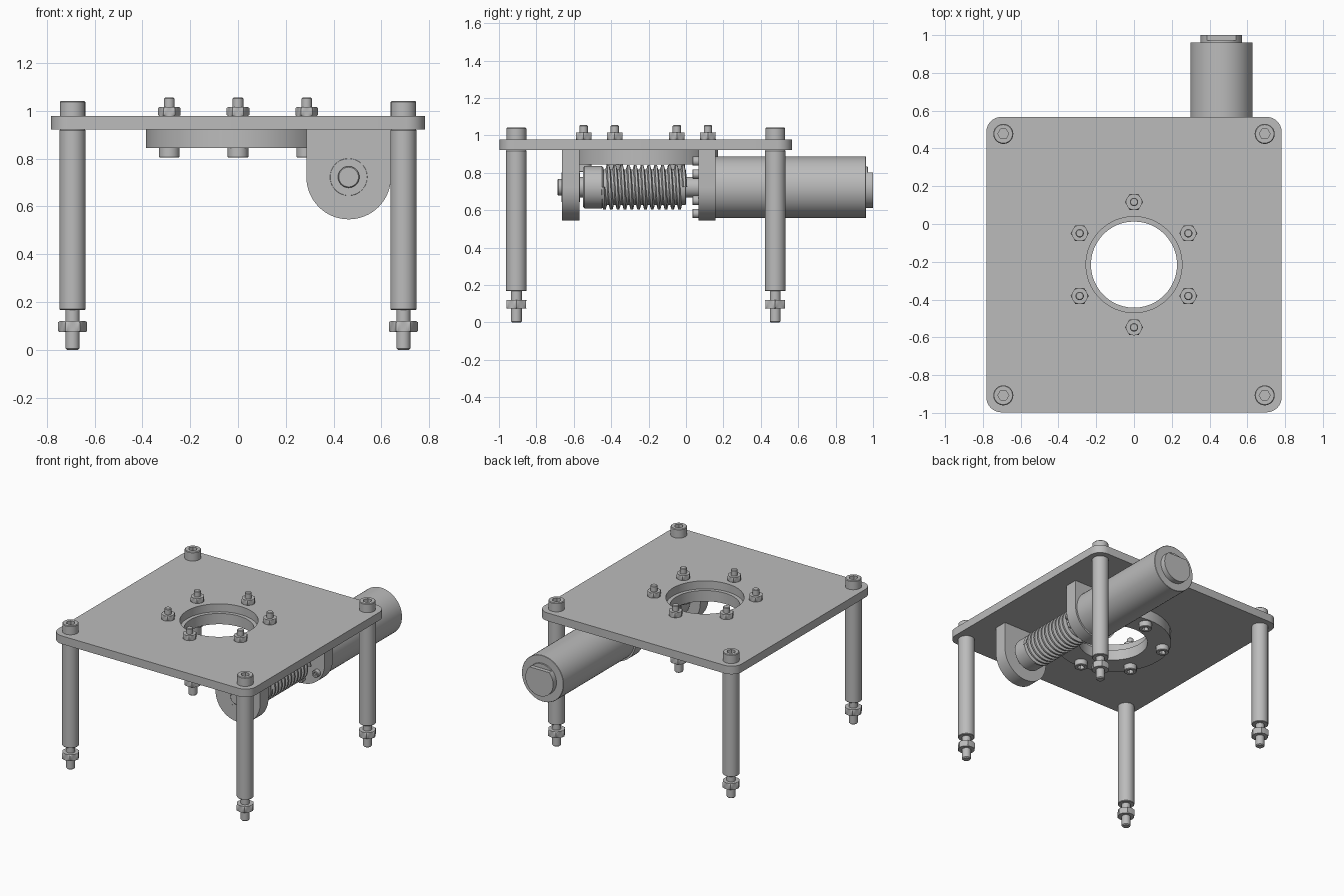
import bpy, bmesh
from math import sin, cos, pi, radians
from mathutils import Matrix, Vector

cube = bpy.data.objects.get("Cube")
if cube:
    bpy.data.objects.remove(cube, do_unlink=True)

SEG = 48
MID_Y = -0.215            # centre of the plate and hole
DRIVE_X, DRIVE_Z = 0.463, 0.723   # axis of worm and motor

steel = bpy.data.materials.new("grey_steel")
steel.use_nodes = True
GREY = (0.5, 0.5, 0.5, 1)
steel.diffuse_color = GREY
steel.node_tree.nodes["Principled BSDF"].inputs["Base Color"].default_value = GREY


def finish(bm, name):
    bmesh.ops.recalc_face_normals(bm, faces=bm.faces)
    mesh = bpy.data.meshes.new(name)
    bm.to_mesh(mesh)
    bm.free()
    mesh.materials.append(steel)
    mesh.shade_smooth()
    mesh.set_sharp_from_angle(angle=radians(28))
    return mesh


def place(mesh, name, loc, axis="z"):
    """Put a mesh in the scene with its local z along z, -z, y or -y."""
    turn = {"z": 0, "-z": pi, "y": -pi / 2, "-y": pi / 2}[axis]
    ob = bpy.data.objects.new(name, mesh)
    ob.matrix_world = Matrix.Translation(loc) @ Matrix.Rotation(turn, 4, "X")
    bpy.context.collection.objects.link(ob)
    return ob


def lathe(name, profile, closed=False, flat=None):
    """Spin (radius, height) points; a third item 'hex' makes that ring six sided."""
    bm = bmesh.new()
    rings = []
    for r, z, *shape in profile:
        ring = []
        for i in range(SEG):
            a = 2 * pi * i / SEG
            k = cos(pi / 6) / cos(a % (pi / 3) - pi / 6) if shape else 1
            ring.append(bm.verts.new((r * k * cos(a), r * k * sin(a), z)))
        rings.append(ring)
    pairs = list(zip(rings, rings[1:]))
    if closed:
        pairs.append((rings[-1], rings[0]))
    else:
        bm.faces.new(rings[0])
        bm.faces.new(rings[-1])
    for lo, hi in pairs:
        for i in range(SEG):
            j = (i + 1) % SEG
            bm.faces.new((lo[i], lo[j], hi[j], hi[i]))
    if flat:  # slice a flat onto one side
        cut = bmesh.ops.bisect_plane(bm, geom=bm.verts[:] + bm.edges[:] + bm.faces[:],
                                     plane_co=(0, -flat, 0), plane_no=(0, -1, 0), clear_outer=True)
        edges = [e for e in cut["geom_cut"] if isinstance(e, bmesh.types.BMEdge)]
        bmesh.ops.contextual_create(bm, geom=edges)
    return finish(bm, name)


def rod(name, r, length, bevel=0.004):
    return lathe(name, [(r - bevel, 0), (r, bevel), (r, length - bevel), (r - bevel, length)])


def nut(name, corner, h):
    apo = corner * 0.88
    c = corner * 0.08
    return lathe(name, [(apo, 0), (corner, c, "hex"), (corner, h - c, "hex"), (apo, h)])


def socket_head(name, r, h):
    b = r * 0.08
    return lathe(name, [(r, 0), (r, h - b), (r - b, h), (r * 0.55, h, "hex"), (r * 0.55, h * 0.4, "hex")])


def slab(name, loops, thickness):
    """Fill flat outlines (inner loops are holes) and extrude along z."""
    bm = bmesh.new()
    edges = []
    for loop in loops:
        vs = [bm.verts.new((x, y, 0)) for x, y in loop]
        edges += [bm.edges.new((vs[i - 1], vs[i])) for i in range(len(vs))]
    bmesh.ops.triangle_fill(bm, use_beauty=True, edges=edges)
    ext = bmesh.ops.extrude_face_region(bm, geom=bm.faces[:])["geom"]
    bmesh.ops.translate(bm, vec=(0, 0, thickness),
                        verts=[v for v in ext if isinstance(v, bmesh.types.BMVert)])
    return finish(bm, name)


def arc(cx, cy, r, start, end, n):
    angles = [radians(start + (end - start) * i / n) for i in range(n + 1)]
    return [(cx + r * cos(a), cy + r * sin(a)) for a in angles]


# Square top plate with rounded corners and a round hole
half, corner = 0.782, 0.08
outline = []
for k, (sx, sy) in enumerate([(1, 1), (-1, 1), (-1, -1), (1, -1)]):
    outline += arc(sx * (half - corner), sy * (half - corner), corner, 90 * k, 90 * k + 90, 8)
hole = arc(0, 0, 0.254, 0, 360, 64)[:-1]
place(slab("top_plate", [outline, hole], 0.058), "top_plate", (0, MID_Y, 0.921))

# Bearing ring under the plate
place(lathe("bearing_ring", [(0.228, 0), (0.385, 0), (0.385, 0.077), (0.228, 0.077)], closed=True),
      "bearing_ring", (0, MID_Y, 0.845))

# Six bolts with nuts around the hole
ring_nut = nut("ring_nut", 0.048, 0.036)
ring_stud = rod("ring_stud", 0.022, 0.2)
ring_head = socket_head("ring_bolt_head", 0.043, 0.042)
for i in range(6):
    a = pi / 2 + i * pi / 3
    x, y = 0.332 * cos(a), MID_Y + 0.332 * sin(a)
    place(ring_nut, "ring_nut", (x, y, 0.979))
    place(ring_stud, "ring_stud", (x, y, 0.855))
    place(ring_head, "ring_bolt_head", (x, y, 0.846), "-z")

# Four legs with screw heads on top and threaded feet with nuts
leg = rod("leg", 0.055, 0.754, 0.003)
leg_head = socket_head("leg_screw_head", 0.053, 0.063)
foot = rod("foot_stud", 0.029, 0.19, 0.006)
foot_nut = nut("foot_nut", 0.061, 0.046)
for x in (-0.692, 0.692):
    for y in (MID_Y - 0.692, MID_Y + 0.692):
        place(leg, "leg", (x, y, 0.167))
        place(leg_head, "leg_screw_head", (x, y, 0.979))
        place(foot, "foot_stud", (x, y, 0))
        place(foot_nut, "foot_nut", (x, y, 0.074))


def on_axis(mesh, name, y, dx=0, dz=0, axis="y"):
    return place(mesh, name, (DRIVE_X + dx, y, DRIVE_Z + dz), axis)


# Two hanging brackets, straight at the top and round at the bottom
drop = 0.921 - DRIVE_Z
shape = arc(0, 0, 0.177, 0, 180, 32) + [(-0.177, -drop), (0.177, -drop)]
bracket = slab("bracket", [shape], 0.093)
on_axis(bracket, "front_bracket", -0.663)
on_axis(bracket, "rear_bracket", 0.066)

# Axle, bearing, worm collar and worm core
on_axis(rod("front_bearing", 0.078, 0.1, 0.001), "front_bearing", -0.666)
on_axis(rod("axle", 0.045, 0.25), "axle", -0.686)
on_axis(rod("motor_shaft", 0.056, 0.17), "motor_shaft", -0.06)
on_axis(rod("worm_shoulder", 0.056, 0.06, 0.002), "worm_shoulder", -0.58)
on_axis(rod("worm_collar", 0.114, 0.108, 0.008), "worm_collar", -0.55)
on_axis(rod("worm_core", 0.095, 0.45, 0.003), "worm_core", -0.45)

# Helical thread swept round the worm core
pitch, turns, steps = 0.0365, 12, 32
section = [(0.09, -0.014), (0.12, -0.006), (0.12, 0.006), (0.09, 0.014)]
bm = bmesh.new()
previous = None
for i in range(turns * steps + 1):
    a = 2 * pi * i / steps
    z = pitch * i / steps
    current = [bm.verts.new((r * cos(a), r * sin(a), z + dz)) for r, dz in section]
    if previous:
        for k in range(4):
            bm.faces.new((previous[k - 1], previous[k], current[k], current[k - 1]))
    else:
        bm.faces.new(current)
    previous = current
bm.faces.new(previous)
on_axis(finish(bm, "worm_thread"), "worm_thread", -0.445)

# Motor body, end cap with a flat, and its mounting screws
on_axis(rod("motor_body", 0.165, 0.805, 0.002), "motor_body", 0.157)
on_axis(rod("motor_end_collar", 0.11, 0.02, 0.001), "motor_end_collar", 0.952)
on_axis(lathe("motor_end_cap", [(0.11, 0), (0.11, 0.04)], flat=0.078), "motor_end_cap", 0.96)
motor_head = socket_head("motor_screw_head", 0.025, 0.032)
for i in range(6):
    a = pi / 6 + i * pi / 3
    on_axis(motor_head, "motor_screw_head", 0.067, 0.14 * cos(a), 0.14 * sin(a), "-y")
